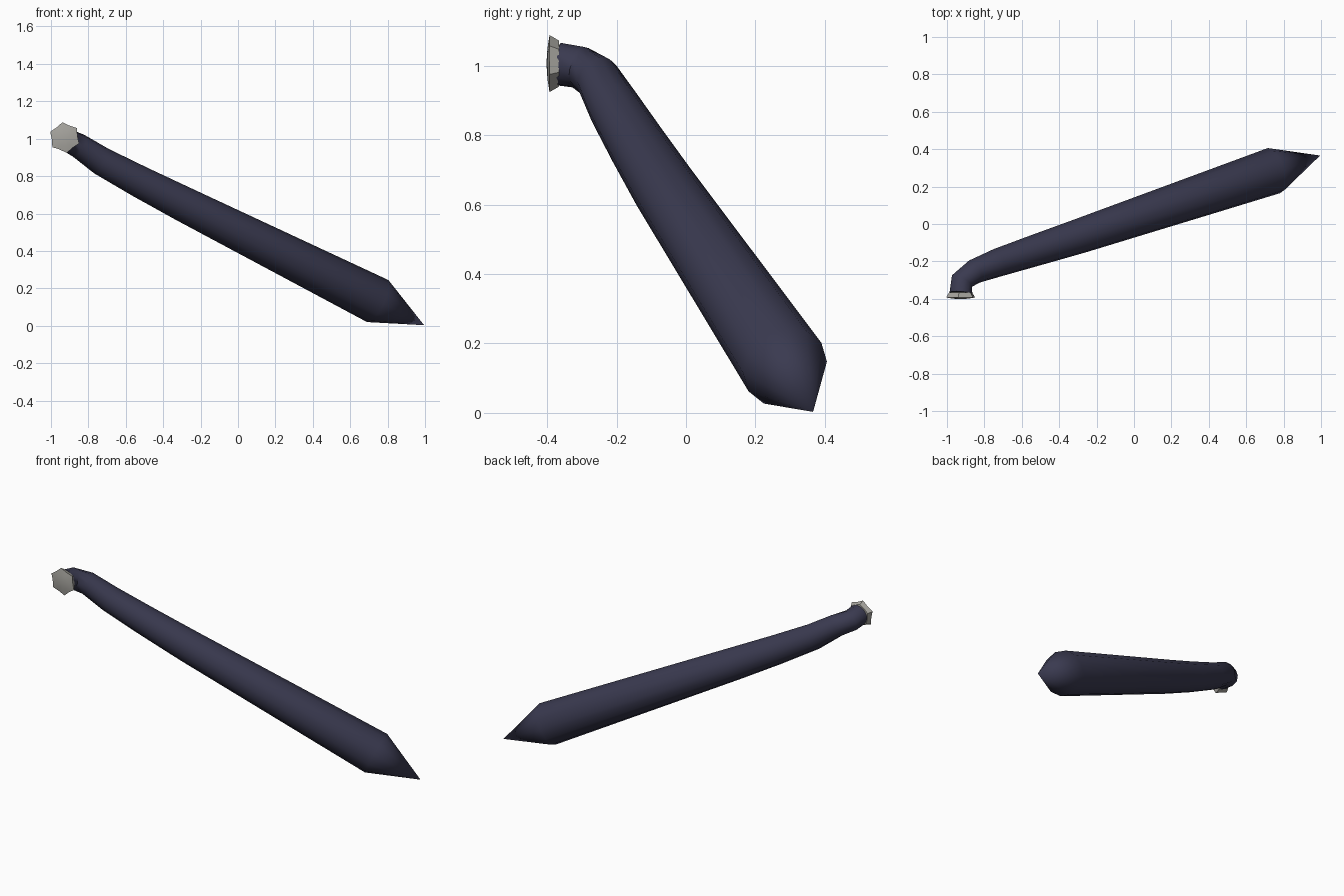
import bpy, bmesh
from math import cos, sin, pi, radians
from mathutils import Vector

default = bpy.data.objects.get("Cube")
if default:
    bpy.data.objects.remove(default, do_unlink=True)


def make_material(name, color):
    mat = bpy.data.materials.new(name)
    mat.use_nodes = True
    mat.diffuse_color = color
    mat.node_tree.nodes["Principled BSDF"].inputs["Base Color"].default_value = color
    return mat


def loft(name, rings, start, end, mat, angle):
    """Skin a list of point rings, closing both ends to a point."""
    bm = bmesh.new()
    loops = [[bm.verts.new(p) for p in ring] for ring in rings]
    n = len(loops[0])
    for a, b in zip(loops, loops[1:]):
        for i in range(n):
            j = (i + 1) % n
            bm.faces.new((a[i], a[j], b[j], b[i]))
    for loop, point in ((loops[0], start), (loops[-1], end)):
        apex = bm.verts.new(point)
        for i in range(n):
            bm.faces.new((loop[i], loop[(i + 1) % n], apex))
    bmesh.ops.recalc_face_normals(bm, faces=bm.faces)
    mesh = bpy.data.meshes.new(name)
    bm.to_mesh(mesh)
    bm.free()
    mesh.materials.append(mat)
    obj = bpy.data.objects.new(name, mesh)
    bpy.context.collection.objects.link(obj)
    bpy.ops.object.select_all(action='DESELECT')
    obj.select_set(True)
    bpy.context.view_layer.objects.active = obj
    bpy.ops.object.shade_smooth_by_angle(angle=radians(angle))
    return obj


navy = make_material("dark navy", (0.042, 0.042, 0.08, 1))
grey = make_material("warm grey", (0.39, 0.38, 0.35, 1))

# Tapered body: centre and radius of each ring, from the bent neck to the point
SIDES = 12
path = [((-0.925, -0.37, 1.005), 0.062),
        ((-0.92, -0.305, 0.995), 0.062),
        ((-0.853, -0.254, 0.963), 0.066),
        ((-0.73, -0.207, 0.88), 0.076),
        ((-0.525, -0.14, 0.77), 0.085),
        ((-0.29, -0.064, 0.65), 0.094),
        ((0.747, 0.285, 0.132), 0.126)]
tip = Vector((0.995, 0.366, 0.003))
centres = [Vector(c) for c, r in path] + [tip]
up = Vector((0, 0, 1))
body_rings = []
for k, (c, r) in enumerate(path):
    ahead = (centres[k + 1] - centres[k]).normalized()
    behind = (centres[k] - centres[k - 1]).normalized() if k else ahead
    along = (ahead + behind).normalized()
    u = (up - along * up.dot(along)).normalized()
    v = u.cross(along)
    angles = [radians(8) + 2 * pi * i / SIDES for i in range(SIDES)]
    body_rings.append([centres[k] + r * (cos(t) * v + sin(t) * u) for t in angles])
loft("body", body_rings, centres[0], tip, navy, 50)

# Six-pointed flared cap over the neck opening
POINTS = 6
cap_centre = Vector((-0.927, 0, 1.006))


def star_ring(y, outer, inner):
    ring = []
    for i in range(2 * POINTS):
        t = radians(98) + pi * i / POINTS
        r = inner if i % 2 else outer
        ring.append(cap_centre + Vector((r * cos(t), y, r * sin(t))))
    return ring


cap_rings = [star_ring(-0.399, 0.045, 0.042),
             star_ring(-0.393, 0.083, 0.069),
             star_ring(-0.366, 0.067, 0.061)]
loft("cap", cap_rings, cap_centre + Vector((0, -0.402, 0)),
     cap_centre + Vector((0, -0.36, 0)), grey, 40)
